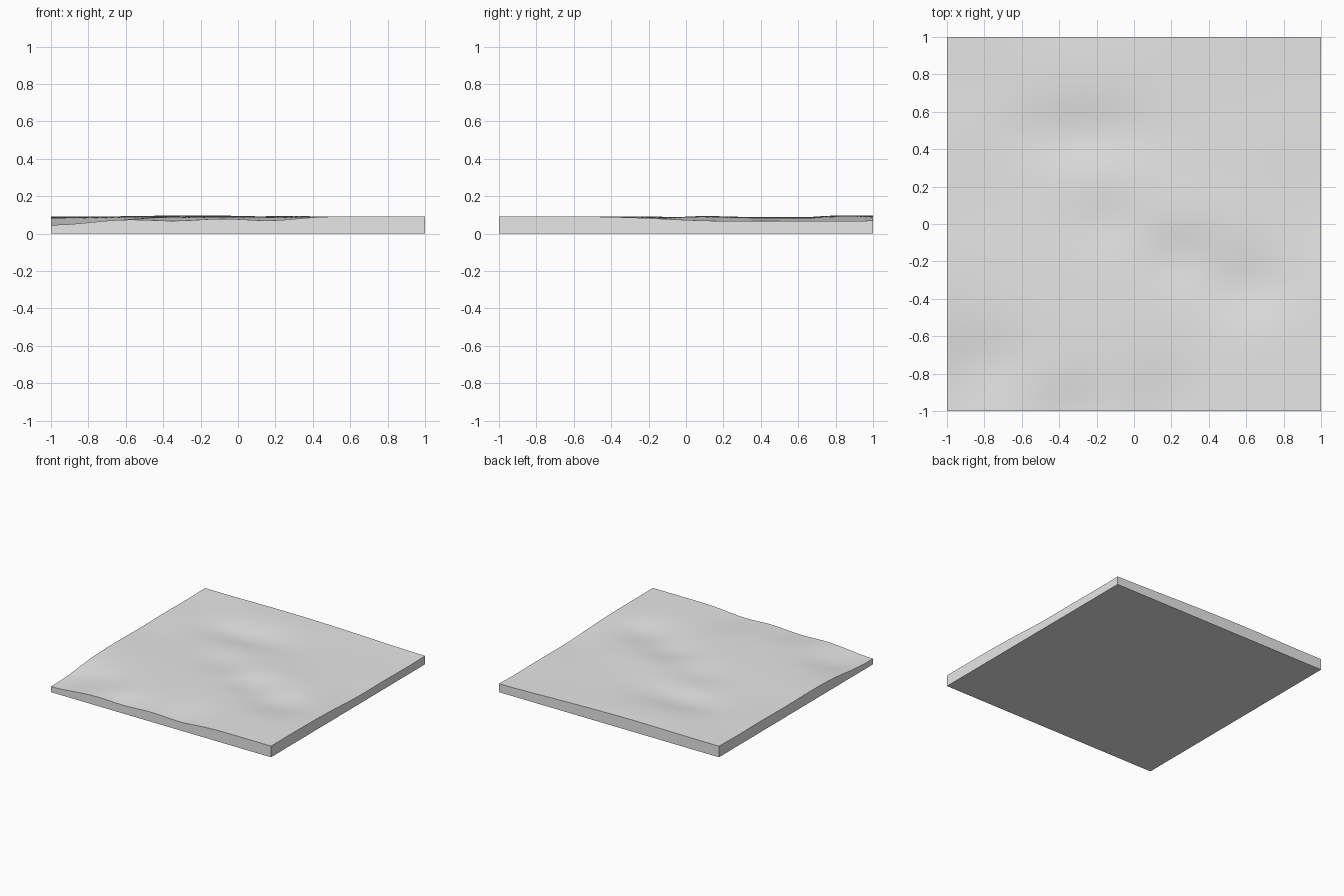
import bpy
import bmesh
import math

cube = bpy.data.objects.get("Cube")
if cube:
    bpy.data.objects.remove(cube, do_unlink=True)

BASE_HEIGHT = 0.092
GRID_CELLS = 80

# Soft swells and hollows: centre x, centre y, radius x, radius y, height
SWELLS = [
    (-1, -1, .24, .3, -.045),
    (-.34, -1.03, .17, .16, -.024),
    (.16, -1.02, .15, .2, -.022),
    (-.74, -.74, .2, .12, -.012),
    (-.5, -.8, .16, .12, .005),
    (-.3, .48, .26, .12, -.022),
    (-.13, .02, .15, .12, -.014),
    (.25, -.18, .14, .12, -.016),
    (.6, -.34, .17, .13, -.022),
    (.3, .06, .3, .12, .005),
    (1.05, .1, .3, .24, -.018),
    (1.05, .8, .45, .4, -.026),
    (-.75, .15, .3, .2, -.007),
    (-.8, .75, .25, .15, -.006),
    (-.25, .85, .3, .15, .006),
]


def ground_height(x, y):
    z = BASE_HEIGHT
    for cx, cy, rx, ry, height in SWELLS:
        z += height * math.exp(-((x - cx) / rx) ** 2 / 2 - ((y - cy) / ry) ** 2 / 2)
    return z


def make_material(name, colour):
    material = bpy.data.materials.new(name)
    material.use_nodes = True
    material.diffuse_color = colour
    shader = material.node_tree.nodes["Principled BSDF"]
    shader.inputs["Base Color"].default_value = colour
    return material


# Rolling top surface
bm = bmesh.new()
bmesh.ops.create_grid(bm, x_segments=GRID_CELLS, y_segments=GRID_CELLS, size=1)
for vert in bm.verts:
    vert.co.z = ground_height(vert.co.x, vert.co.y)

# Straight side walls and flat underside
rim = [edge for edge in bm.edges if edge.is_boundary]
walls = bmesh.ops.extrude_edge_only(bm, edges=rim)["geom"]
for item in walls:
    if isinstance(item, bmesh.types.BMVert):
        item.co.z = 0
bottom_rim = [edge for edge in bm.edges if edge.is_boundary]
bmesh.ops.contextual_create(bm, geom=bottom_rim)
bmesh.ops.recalc_face_normals(bm, faces=bm.faces)

mesh = bpy.data.meshes.new("ground_slab")
bm.to_mesh(mesh)
bm.free()
mesh.materials.append(make_material("pale grey", (.8, .8, .8, 1)))

slab = bpy.data.objects.new("ground_slab", mesh)
bpy.context.collection.objects.link(slab)
bpy.ops.object.select_all(action="DESELECT")
slab.select_set(True)
bpy.context.view_layer.objects.active = slab
bpy.ops.object.shade_smooth_by_angle(angle=math.radians(40))
